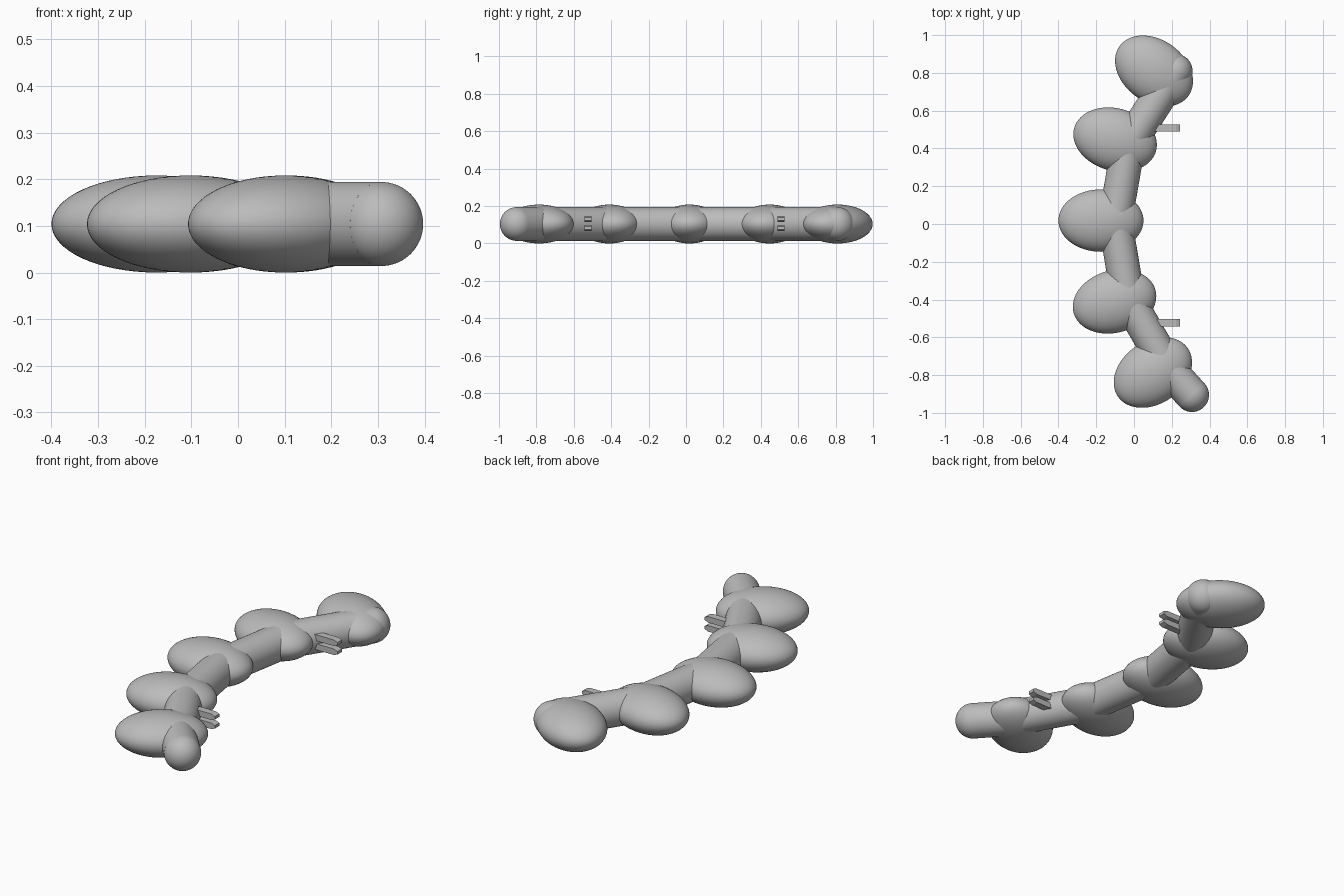
import bpy
from math import radians
from mathutils import Vector

cube = bpy.data.objects.get("Cube")
if cube:
    bpy.data.objects.remove(cube, do_unlink=True)

grey = bpy.data.materials.new("plain grey")
grey.use_nodes = True
colour = (0.5, 0.5, 0.5, 1)
grey.diffuse_color = colour
grey.node_tree.nodes["Principled BSDF"].inputs["Base Color"].default_value = colour

MID = 0.104      # height of the centre line
TUBE = 0.09      # tube radius


def finish(name, smooth=True):
    ob = bpy.context.object
    ob.name = name
    ob.data.materials.append(grey)
    if smooth:
        bpy.ops.object.shade_smooth_by_angle(angle=radians(40))
    return ob


def ball(name, x, y, size, turn=0):
    bpy.ops.mesh.primitive_uv_sphere_add(segments=64, ring_count=32, radius=1,
                                         location=(x, y, MID),
                                         rotation=(0, 0, radians(turn)))
    bpy.context.object.scale = size
    finish(name)


def tube(name, start, end):
    a, b = Vector((*start, MID)), Vector((*end, MID))
    bpy.ops.mesh.primitive_cylinder_add(vertices=64, radius=TUBE,
                                        depth=(b - a).length, location=(a + b) / 2)
    bpy.context.object.rotation_euler = (b - a).to_track_quat('Z', 'Y').to_euler()
    finish(name)


def prong(name, y, z):
    # Bar with a tip that narrows in height
    x0, x1, x2, w, h = 0.04, 0.222, 0.243, 0.019, 0.016
    profile = [(x0, -h), (x1, -h), (x2, -h / 2), (x2, h / 2), (x1, h), (x0, h)]
    n = len(profile)
    verts = [(px, y + s * w, z + pz) for s in (-1, 1) for px, pz in profile]
    faces = [tuple(range(n)), tuple(reversed(range(n, 2 * n)))]
    faces += [(i, i + n, (i + 1) % n + n, (i + 1) % n) for i in range(n)]
    mesh = bpy.data.meshes.new(name)
    mesh.from_pydata(verts, [], faces)
    ob = bpy.data.objects.new(name, mesh)
    bpy.context.collection.objects.link(ob)
    mesh.materials.append(grey)


# Bent round bar with ball joints
path = [(0.307, -0.905), (0.18, -0.765), (-0.03, -0.40), (-0.1, 0.015),
        (-0.03, 0.42), (0.22, 0.81)]
for i, point in enumerate(path):
    ball(f"bar_joint_{i + 1}", *point, (TUBE,) * 3)
for i, (a, b) in enumerate(zip(path, path[1:])):
    tube(f"bar_section_{i + 1}", a, b)

# Flattened finger lobes fanned along the bar
lobes = [(0.1, -0.786, 35), (-0.103, -0.41, 16), (-0.175, 0.018, 0),
         (-0.1, 0.447, -16), (0.106, 0.81, -36)]
for i, (x, y, turn) in enumerate(lobes):
    ball(f"lobe_{i + 1}", x, y, (0.225, 0.165, MID), turn)

# Paired mounting prongs on the inner side
for side, y in (("front", -0.523), ("back", 0.508)):
    for level, z in (("lower", 0.083), ("upper", 0.131)):
        prong(f"{side}_{level}_prong", y, z)
